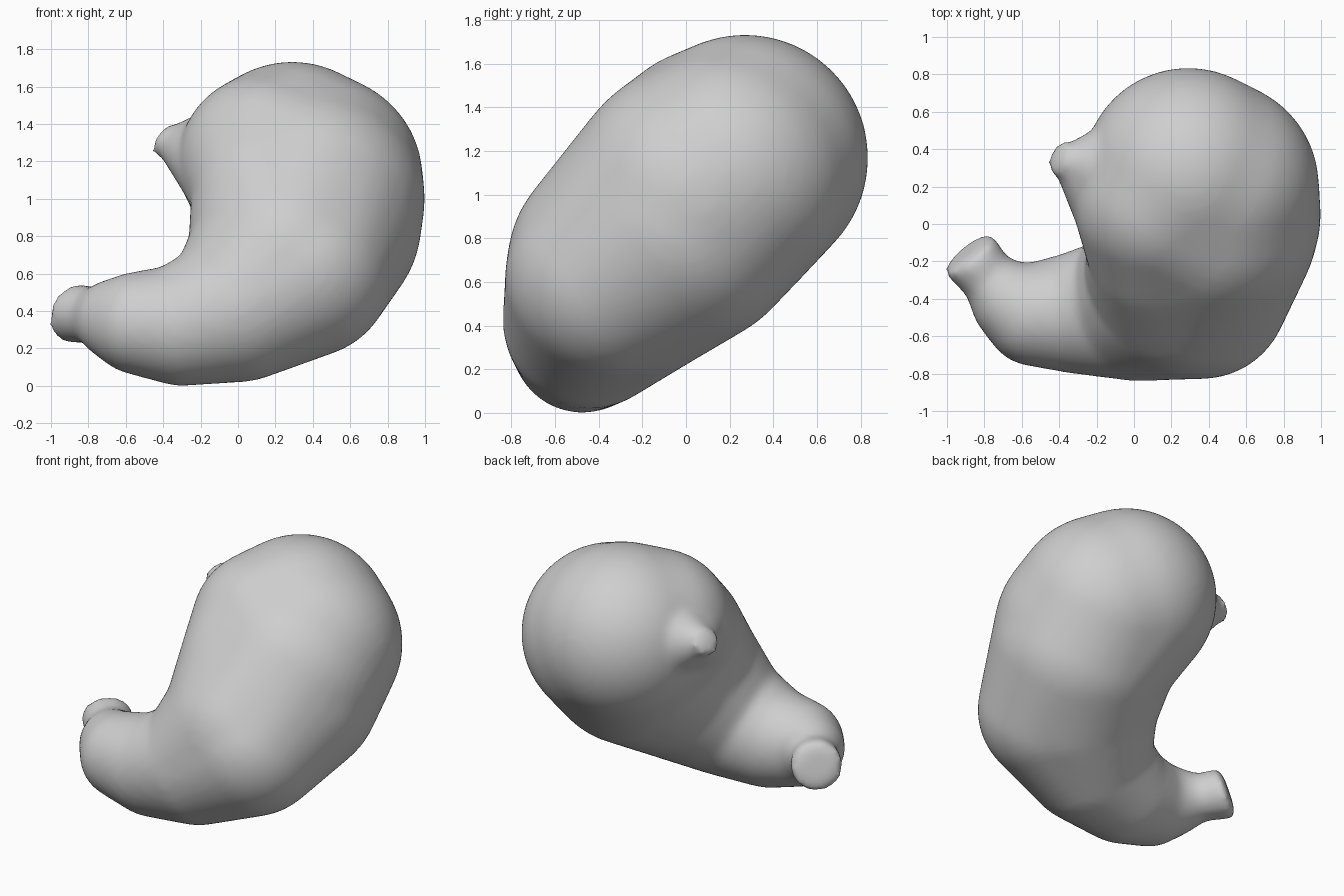
import bpy, bmesh
from math import cos, sin, tau
from mathutils import Vector

cube = bpy.data.objects.get("Cube")
if cube:
    bpy.data.objects.remove(cube)

# Single flat colour
tissue = bpy.data.materials.new("plain grey")
tissue.use_nodes = True
grey = (0.62, 0.62, 0.62, 1)
tissue.diffuse_color = grey
tissue.node_tree.nodes["Principled BSDF"].inputs["Base Color"].default_value = grey


def ball(center, radius):
    """Points on a sphere."""
    bm = bmesh.new()
    bmesh.ops.create_icosphere(bm, subdivisions=4, radius=radius)
    points = [v.co + Vector(center) for v in bm.verts]
    bm.free()
    return points


def disc(center, radius, normal, dome):
    """Points on a slightly domed round end: a rim and a raised inner ring."""
    turn = Vector(normal).to_track_quat('Z', 'Y')
    points = []
    for r, height in ((radius, 0), (radius * 0.6, dome)):
        for i in range(32):
            a = tau * i / 32
            points.append(turn @ Vector((r * cos(a), r * sin(a), height)) + Vector(center))
    return points


def add_chain(target, sections):
    """Join each neighbouring pair of sections with a convex skin."""
    for a, b in zip(sections, sections[1:]):
        bm = bmesh.new()
        for p in a + b:
            bm.verts.new(p)
        bmesh.ops.convex_hull(bm, input=bm.verts[:])
        bmesh.ops.delete(bm, geom=[v for v in bm.verts if not v.link_faces], context='VERTS')
        bmesh.ops.recalc_face_normals(bm, faces=bm.faces[:])
        piece = bpy.data.meshes.new("piece")
        bm.to_mesh(piece)
        bm.free()
        target.from_mesh(piece)
        bpy.data.meshes.remove(piece)


organ = bmesh.new()

# Upper dome, widest part of the body, and lower bend, each with its swellings
dome_part = (ball((0.29, 0.27, 1.168), 0.566)
             + ball((0.42, 0.20, 1.10), 0.57)
             + ball((0.15, 0.10, 1.20), 0.47))
body_part = (ball((0.40, 0.05, 1.00), 0.60)
             + ball((0.41, -0.02, 0.87), 0.572)
             + ball((0.14, -0.15, 1.05), 0.39))
bend_part = ball((0.27, -0.28, 0.68), 0.54) + ball((0.36, -0.36, 0.62), 0.47)
narrowing = ball((0.01, -0.44, 0.42), 0.4)

# Main sac: dome, body, lower bend, narrowing tube and outlet
add_chain(organ, [
    dome_part,
    body_part,
    bend_part,
    narrowing,
    ball((-0.30, -0.475, 0.325), 0.326),
    ball((-0.53, -0.485, 0.335), 0.276),
    ball((-0.65, -0.42, 0.355), 0.22),
    ball((-0.77, -0.30, 0.375), 0.148),
    disc((-0.885, -0.16, 0.39), 0.165, (-0.58, 0.72, 0.25), 0.02),
])

# Inlet stub, a cone flaring into the upper sac, then the inner ridge down to the bend
add_chain(organ, [
    disc((-0.405, 0.355, 1.325), 0.098, (-0.75, 0.3, 0.5), 0.01),
    ball((-0.35, 0.335, 1.29), 0.088),
    ball((0.0, 0.06, 1.15), 0.31) + ball((0.0, 0.27, 1.22), 0.31),
    ball((0.05, -0.30, 0.90), 0.25),
    narrowing,
])

mesh = bpy.data.meshes.new("stomach")
organ.to_mesh(mesh)
organ.free()
mesh.materials.append(tissue)
stomach = bpy.data.objects.new("stomach", mesh)
bpy.context.collection.objects.link(stomach)

# Fuse the sections into one skin and soften the joins
remesh = stomach.modifiers.new("fuse", 'REMESH')
remesh.mode = 'VOXEL'
remesh.voxel_size = 0.022
remesh.use_smooth_shade = True
soften = stomach.modifiers.new("soften", 'SMOOTH')
soften.factor = 0.5
soften.iterations = 16
